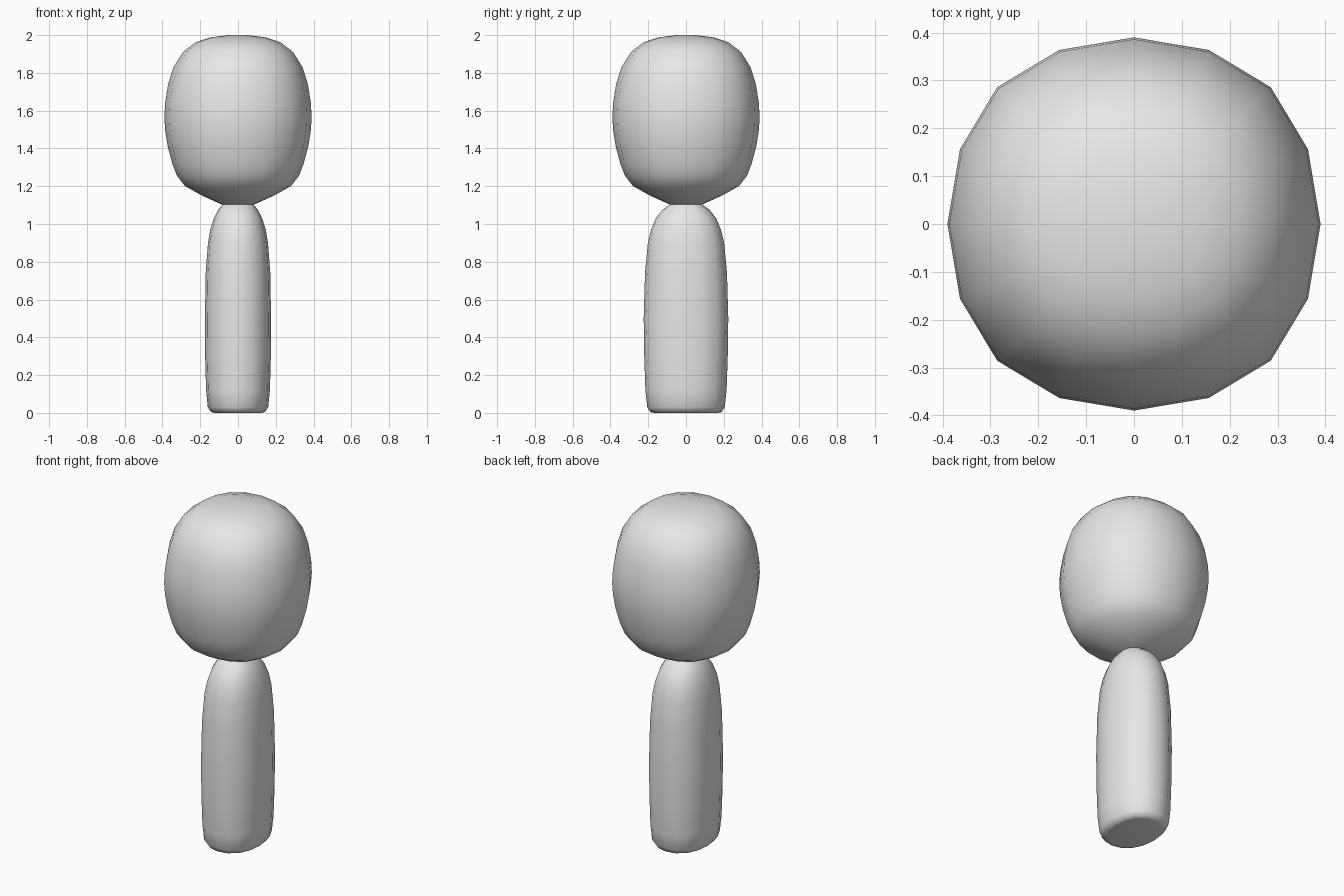
import bpy
import bmesh

cube = bpy.data.objects.get("Cube")
if cube:
    bpy.data.objects.remove(cube, do_unlink=True)

# One plain material
grey = bpy.data.materials.new("plain_grey")
grey.use_nodes = True
grey.diffuse_color = (0.8, 0.8, 0.8, 1)
grey.node_tree.nodes["Principled BSDF"].inputs["Base Color"].default_value = (0.8, 0.8, 0.8, 1)

# Sixteen-sided softened square section with half width 1
quarter = [(1, 0), (0.933, 0.4), (0.733, 0.733), (0.4, 0.933)]
section = []
for turn in range(4):
    section += quarter
    quarter = [(-y, x) for x, y in quarter]


def loft(name, rings):
    """Skin the section through (half x, half y, z) rings, bottom to top."""
    bm = bmesh.new()
    loops = [[bm.verts.new((x * rx, y * ry, z)) for x, y in section]
             for rx, ry, z in rings]
    n = len(section)
    for low, high in zip(loops, loops[1:]):
        for i in range(n):
            j = (i + 1) % n
            bm.faces.new((low[i], low[j], high[j], high[i]))
    bm.faces.new(loops[0][::-1])
    bm.faces.new(loops[-1])
    for face in bm.faces:
        face.smooth = True
    mesh = bpy.data.meshes.new(name)
    bm.to_mesh(mesh)
    bm.free()
    mesh.materials.append(grey)
    obj = bpy.data.objects.new(name, mesh)
    bpy.context.collection.objects.link(obj)
    return obj


# Rounded head, tapering to the neck
head_profile = [
    (0.085, 1.103), (0.19, 1.15), (0.28, 1.2), (0.323, 1.255), (0.348, 1.32),
    (0.372, 1.41), (0.385, 1.49), (0.39, 1.56), (0.386, 1.64), (0.37, 1.74),
    (0.342, 1.83), (0.292, 1.91), (0.225, 1.962), (0.147, 1.988), (0.05, 2.0),
]
loft("head", [(r, r, z) for r, z in head_profile])

# Upright body, deeper than wide, with a flat foot and a rounded shoulder
loft("body", [
    (0.12, 0.165, 0.0), (0.142, 0.188, 0.004), (0.16, 0.205, 0.03),
    (0.169, 0.215, 0.12), (0.174, 0.221, 0.3), (0.175, 0.224, 0.5),
    (0.171, 0.217, 0.74), (0.159, 0.202, 0.9), (0.147, 0.185, 0.97),
    (0.128, 0.16, 1.03), (0.105, 0.125, 1.075), (0.085, 0.09, 1.1),
    (0.075, 0.075, 1.115),
])
